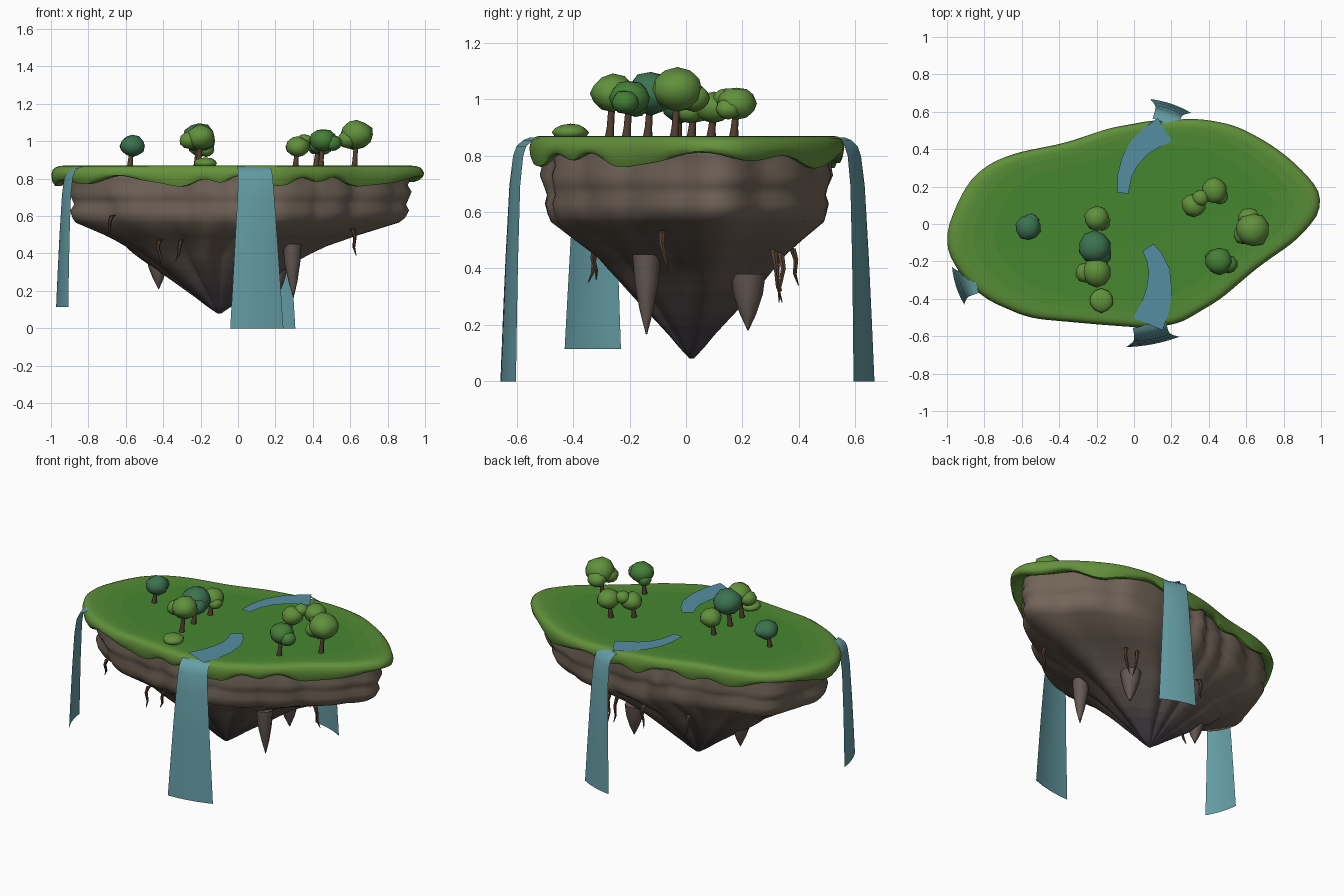
import bpy, math
from math import sin, cos, pi, radians
from mathutils import Vector, noise

if "Cube" in bpy.data.objects:
    bpy.data.objects.remove(bpy.data.objects["Cube"])


def material(name, rgb):
    m = bpy.data.materials.new(name)
    m.diffuse_color = (*rgb, 1)
    m.use_nodes = True
    m.node_tree.nodes["Principled BSDF"].inputs["Base Color"].default_value = m.diffuse_color
    return m


def blend(name, a, b, steps):
    return [material(f"{name}_{i}", [u + (v - u) * i / (steps - 1) for u, v in zip(a, b)]) for i in range(steps)]


GRASS = blend("grass", (0.06, 0.24, 0.03), (0.13, 0.29, 0.045), 6)
ROCK = blend("rock", (0.06, 0.05, 0.06), (0.17, 0.13, 0.10), 7)
SPIKE = material("spike_rock", (0.13, 0.10, 0.09))
BARK = material("bark", (0.09, 0.05, 0.03))
RIVER = material("river", (0.09, 0.27, 0.36))
FALL = material("waterfall", (0.13, 0.34, 0.38))
LEAF = [material("leaf_light", (0.12, 0.28, 0.045)), material("leaf_mid", (0.06, 0.21, 0.04)),
        material("leaf_teal", (0.045, 0.17, 0.08))]


def loft(name, rings, mats, closed=True, angle=50):
    """Skin a list of equally long rings of points; material i follows ring i."""
    n = len(rings[0])
    verts = [p for ring in rings for p in ring]
    faces, idx = [], []
    for i in range(len(rings) - 1):
        for j in range(n if closed else n - 1):
            k = (j + 1) % n
            faces.append((i * n + j, i * n + k, (i + 1) * n + k, (i + 1) * n + j))
            idx.append(min(i, len(mats) - 1))
    if closed:
        faces += [tuple(range(n))[::-1], tuple(range(len(verts) - n, len(verts)))]
        idx += [idx[0], idx[-1]]
    me = bpy.data.meshes.new(name)
    me.from_pydata(verts, [], faces)
    for m in mats:
        me.materials.append(m)
    me.polygons.foreach_set("material_index", idx)
    ob = bpy.data.objects.new(name, me)
    bpy.context.collection.objects.link(ob)
    bpy.ops.object.select_all(action='DESELECT')
    ob.select_set(True)
    bpy.context.view_layer.objects.active = ob
    if closed:
        bpy.ops.object.mode_set(mode='EDIT')
        bpy.ops.mesh.select_all(action='SELECT')
        bpy.ops.mesh.normals_make_consistent(inside=False)
        bpy.ops.object.mode_set(mode='OBJECT')
    bpy.ops.object.shade_smooth_by_angle(angle=radians(angle))
    return ob


def tube(name, pts, radii, mat, sides=8):
    rings = [[(x + r * cos(2 * pi * j / sides), y + r * sin(2 * pi * j / sides), z)
              for j in range(sides)] for (x, y, z), r in zip(pts, radii)]
    return loft(name, rings, [mat])


def lerp_table(table, x):
    for (a, u), (b, v) in zip(table, table[1:]):
        if x <= b:
            return u + (v - u) * max(0, (x - a) / (b - a))
    return table[-1][1]


# island outline seen from above, used as radius by angle
OUT = [(1.025, .125), (.895, .29), (.735, .42), (.54, .525), (.35, .56), (.09, .55), (-.13, .51),
       (-.37, .43), (-.66, .37), (-.825, .29), (-.925, .15), (-1.01, -.075), (-.965, -.215), (-.81, -.39),
       (-.56, -.5), (-.18, -.535), (.09, -.555), (.25, -.525), (.46, -.4), (.67, -.22), (.9, -.06)]
POLAR = sorted((math.atan2(y, x) % (2 * pi), math.hypot(x, y)) for x, y in OUT)
POLAR = [(a + 2 * pi * k, r) for k in (-1, 0, 1) for a, r in POLAR]


def raw_radius(t):
    # interpolate along straight chords of the outline
    t %= 2 * pi
    for (a, u), (b, v) in zip(POLAR, POLAR[1:]):
        if a <= t <= b:
            return u * v * sin(b - a) / (u * sin(t - a) + v * sin(b - t))


def radius(t):
    return sum(raw_radius(t + d) for d in (-.08, -.04, 0, .04, .08)) / 5 * 1.004


N = 144
ANG = [2 * pi * j / N for j in range(N)]


# grass cap with a rounded lip and hanging drips
def drip(t):
    return .018 * sin(7 * t + .5) + .012 * sin(13 * t + 2) + .008 * sin(19 * t)


grass = []
for s, z, w in [(.02, .866, 0), (.45, .866, 0), (.75, .867, 0), (.86, .869, 0), (.92, .87, 0), (.955, .868, 0),
                (.978, .86, 0), (.992, .848, 0), (1, .825, .2), (.995, .80, .6), (.98, .785, 1), (.95, .785, 1),
                (.88, .82, .3)]:
    grass.append([(s * radius(t) * cos(t), s * radius(t) * sin(t), z + w * drip(t)) for t in ANG])
loft("grass_cap", grass, [GRASS[k] for k in (0, 0, 1, 2, 3, 4, 5)])

# layered rock body tapering to an off-centre tip
PROFILE = [(.08, .012), (.12, .075), (.16, .13), (.2, .19), (.24, .25), (.28, .31), (.32, .37), (.36, .43),
           (.4, .495), (.44, .56), (.5, .70), (.565, .865), (.59, .885), (.63, .905), (.66, .89), (.69, .905),
           (.73, .925), (.765, .905), (.79, .915), (.84, .9)]


def rock_point(t, z):
    s = lerp_table(PROFILE, z)
    low = max(0, min(1, (.58 - z) / .2))
    r = radius(t) * (1 - .25 * low) + .17 * low
    lump = noise.noise(Vector((cos(t) * 4, sin(t) * 4, z * 5)))
    ridge = abs(sin(4.5 * t + .6)) - .6
    block = abs(sin(8 * t + .7 * sin(3 * t))) - .6
    r *= s * (1 + .04 * lump + .13 * low * ridge + .04 * (1 - .6 * low) * block)
    return Vector((r * cos(t) - .10 * low, r * sin(t) + .02 * low, z))


rows = [z for z, s in PROFILE]
loft("rock_body", [[rock_point(t, z) for t in ANG] for z in rows],
     [ROCK[min(6, max(0, round((z - .14) / .06)))] for z in rows], angle=60)

# hanging rock spikes
for i, (x, y, top, tip, r) in enumerate([(.29, -.14, .45, .165, .05), (.21, .22, .38, .18, .062),
                                         (-.43, .05, .39, .21, .058)]):
    h = top - tip
    tube(f"rock_spike_{i}", [(x, y, top), (x, y, top - .35 * h), (x + .004, y, top - .7 * h), (x + .006, y, tip)],
         [r, r * .85, r * .48, .002], SPIKE, 8)

# dangling roots: angle, height, length
for i, (deg, z, h) in enumerate([(209, .60, .11), (222, .47, .12), (233, .47, .11), (38, .46, .18), (45, .45, .17),
                                 (352, .53, .14), (120, .45, .13), (75, .47, .13)]):
    t = radians(deg)
    p, d = rock_point(t, z), Vector((cos(t), sin(t), 0))
    side = Vector((-sin(t), cos(t), 0)) * (.025 if i % 2 else -.025)
    down = Vector((0, 0, -h))
    pts = [p - d * .03 - down * .1, p + d * .02, p + d * .032 + down * .3,
           p + d * .025 + side * .5 + down * .7, p + d * .035 + side + down]
    tube(f"root_{i}", pts, [.014, .013, .010, .007, .002], BARK, 6)

# waterfalls: rim point, outward direction, half widths, bottom height
for name, (x, y), (nx, ny), w0, w1, z0 in [("front", (.085, -.55), (.19, -.98), .09, .145, 0),
                                           ("back", (.17, .553), (.32, .95), .07, .116, 0),
                                           ("left", (-.862, -.305), (-.95, -.31), .07, .105, .115)]:
    rings = []
    for off, f in [(-.012, .995), (.01, .985), (.034, .96), (.046, .92), (.058, .8), (.069, .5), (.076, .25), (.082, 0)]:
        z = z0 + (.868 - z0) * f
        w = w0 + (w1 - w0) * (1 - f)
        ring = []
        for k in range(9):
            u = k / 4 - 1
            o = off + .012 * (1 - u * u) * min(1, 4 * (1 - f))
            ring.append((x + nx * o - ny * u * w, y + ny * o + nx * u * w, z))
        rings.append(ring)
    loft(f"{name}_waterfall", rings, [FALL], closed=False)

# rivers: centre line with half width
for name, path in [("front", [(.075, -.535, .085), (.115, -.44, .077), (.135, -.35, .068), (.135, -.25, .057),
                              (.11, -.18, .046), (.075, -.125, .035)]),
                   ("back", [(.165, .505, .072), (.09, .46, .065), (.03, .41, .058), (-.02, .34, .048),
                             (-.05, .26, .038), (-.06, .165, .03)])]:
    rings = []
    for i, (x, y, w) in enumerate(path):
        a, b = path[max(i - 1, 0)], path[min(i + 1, len(path) - 1)]
        d = Vector((b[0] - a[0], b[1] - a[1])).normalized()
        rings.append([(x - d.y * w, y + d.x * w, .875), (x + d.y * w, y - d.x * w, .875)])
    loft(f"{name}_river", rings, [RIVER], closed=False)


# leafy blobs
def crown(name, x, y, z, r, mat, flat=.85):
    bpy.ops.mesh.primitive_ico_sphere_add(subdivisions=2, radius=1, location=(x, y, z))
    ob = bpy.context.object
    ob.name = name
    for v in ob.data.vertices:
        v.co *= 1 + .12 * noise.noise(v.co * 1.5 + Vector((x * 9, y * 9, z)))
    ob.scale = (r, r, r * flat)
    ob.data.materials.append(mat)
    bpy.ops.object.shade_smooth_by_angle(angle=radians(60))


# trees: crown centre and radius, leaf, extra side crowns (dx, dy, dz, r)
TREES = [(-.565, -.02, .975, .068, 2, [(.015, .03, 0, .045)]),
         (-.20, .03, .975, .066, 0, [(.03, -.02, -.02, .045)]),
         (-.21, -.125, 1.02, .088, 2, [(.03, -.04, -.02, .06)]),
         (-.20, -.26, 1.02, .078, 0, [(-.06, 0, -.015, .055)]),
         (.32, .10, .97, .065, 0, [(.035, .04, .03, .045)]),
         (.43, .18, .985, .07, 0, [(.03, -.03, -.02, .045)]),
         (.635, -.03, 1.035, .09, 0, [(-.05, -.025, -.025, .055), (-.02, .06, -.03, .058)]),
         (.455, -.20, 1.005, .074, 1, [(.05, -.015, -.015, .05), (-.03, .02, -.03, .045)])]
for i, (x, y, z, r, leaf, extra) in enumerate(TREES):
    tube(f"tree_trunk_{i}", [(x - .012, y - .012, .855), (x - .01, y - .008, .9), (x, y, z)], [.018, .013, .011], BARK)
    crown(f"tree_crown_{i}", x, y, z, r, LEAF[leaf])
    for j, (dx, dy, dz, er) in enumerate(extra):
        crown(f"tree_side_crown_{i}_{j}", x + dx, y + dy, z + dz, er, LEAF[leaf])
crown("bush", -.175, -.41, .882, .064, LEAF[0], .5)
